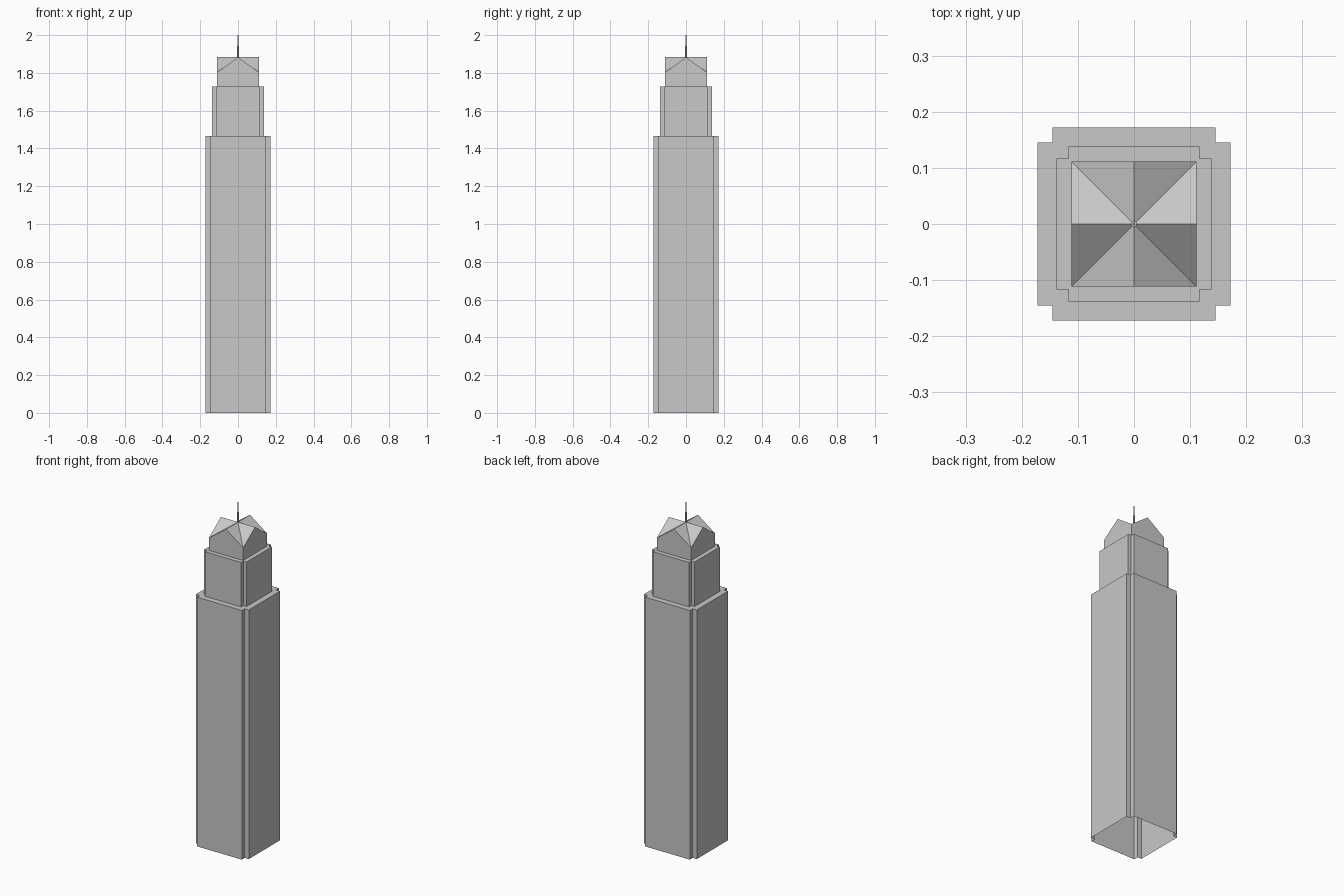
import bpy, bmesh, math

if "Cube" in bpy.data.objects:
    bpy.data.objects.remove(bpy.data.objects["Cube"])

def material(name, v):
    m = bpy.data.materials.new(name)
    m.diffuse_color = (v, v, v, 1)
    m.use_nodes = True
    m.node_tree.nodes["Principled BSDF"].inputs["Base Color"].default_value = m.diffuse_color
    return m

STONE = material("grey stone", 0.58)

def finish(name, bm):
    bmesh.ops.recalc_face_normals(bm, faces=bm.faces)
    me = bpy.data.meshes.new(name)
    bm.to_mesh(me)
    bm.free()
    me.materials.append(STONE)
    ob = bpy.data.objects.new(name, me)
    bpy.context.collection.objects.link(ob)

def tier(name, outer, inner, z0, z1):
    """Square shaft with notched corners, open underneath."""
    bm = bmesh.new()
    pts = []
    for k in range(4):
        c, s = round(math.cos(k * math.pi / 2)), round(math.sin(k * math.pi / 2))
        for x, y in ((outer, -inner), (outer, inner), (inner, inner)):
            pts.append((x * c - y * s, x * s + y * c))
    low = [bm.verts.new((x, y, z0)) for x, y in pts]
    top = [bm.verts.new((x, y, z1)) for x, y in pts]
    n = len(pts)
    for i in range(n):
        j = (i + 1) % n
        bm.faces.new((low[i], low[j], top[j], top[i]))
    bm.faces.new(top)
    finish(name, bm)

tier("lower_shaft", 0.172, 0.1455, 0, 1.467)
tier("upper_shaft", 0.138, 0.117, 1.467, 1.729)

# Crown: four gabled walls with a cross-gable roof
bm = bmesh.new()
h, base, eave, ridge = 0.1115, 1.729, 1.803, 1.883
corner = ((h, -h), (h, h), (-h, h), (-h, -h))
low = [bm.verts.new((x, y, base)) for x, y in corner]
eaves = [bm.verts.new((x, y, eave)) for x, y in corner]
peak = [bm.verts.new((x, y, ridge)) for x, y in ((h, 0), (0, h), (-h, 0), (0, -h))]
centre = bm.verts.new((0, 0, ridge))
for i in range(4):
    j = (i + 1) % 4
    bm.faces.new((low[i], low[j], eaves[j], peak[i], eaves[i]))
    bm.faces.new((eaves[i], peak[i], centre))
    bm.faces.new((peak[i], eaves[j], centre))
finish("gabled_crown", bm)

# Spire: thick lower mast and thin tip
for name, r, z0, z1 in (("mast", 0.005, 1.875, 1.942), ("mast_tip", 0.002, 1.942, 2.0)):
    bm = bmesh.new()
    bmesh.ops.create_cone(bm, cap_ends=True, segments=8, radius1=r, radius2=r, depth=z1 - z0)
    bmesh.ops.translate(bm, verts=bm.verts, vec=(0, 0, (z0 + z1) / 2))
    finish(name, bm)
